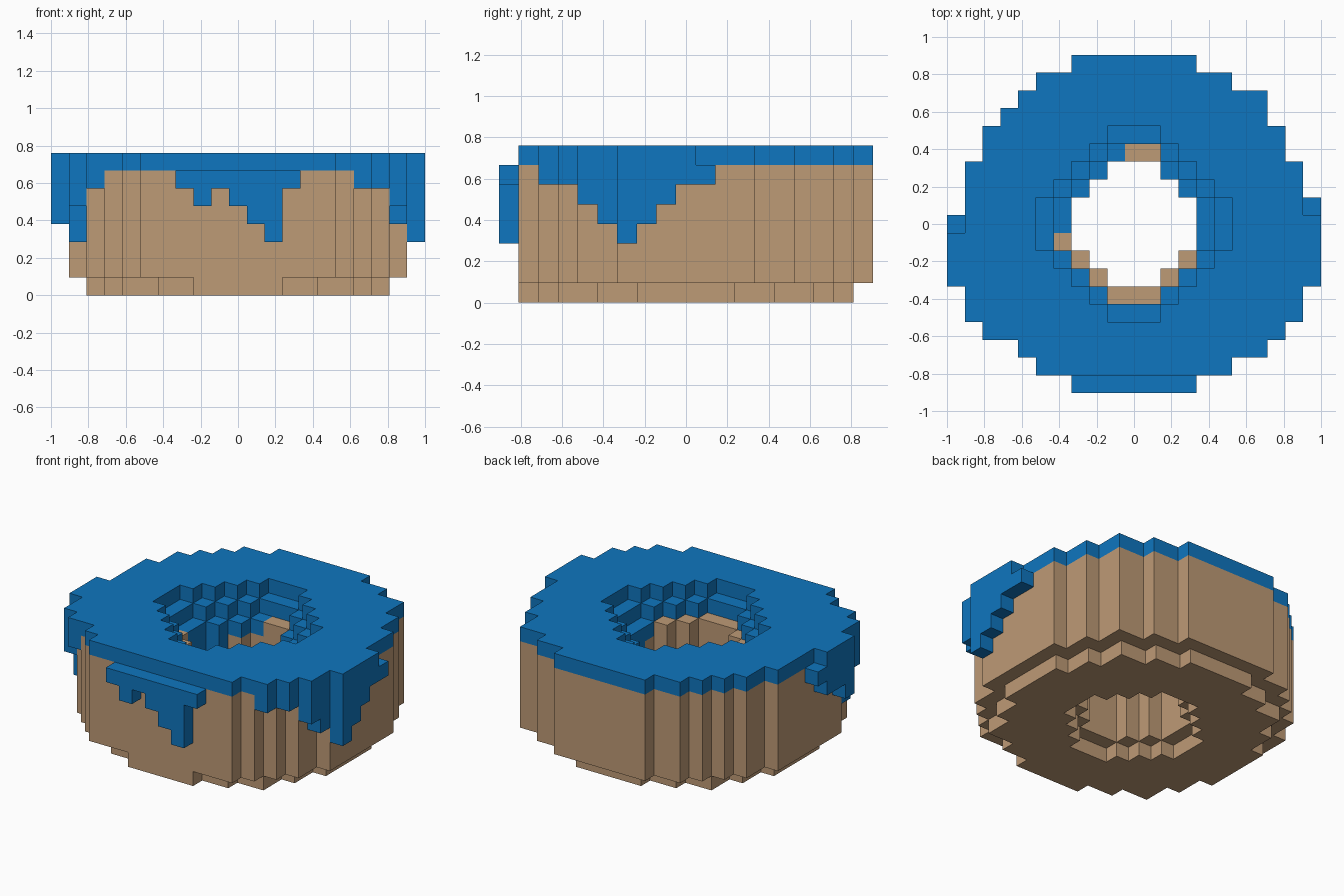
import bpy, bmesh

if "Cube" in bpy.data.objects:
    bpy.data.objects.remove(bpy.data.objects["Cube"], do_unlink=True)

U = 2 / 21  # block size


def material(name, rgb):
    m = bpy.data.materials.new(name)
    m.use_nodes = True
    m.diffuse_color = (*rgb, 1)
    bsdf = m.node_tree.nodes["Principled BSDF"]
    bsdf.inputs["Base Color"].default_value = (*rgb, 1)
    bsdf.inputs["Roughness"].default_value = 0.8
    return m


def disc(radius):
    return {(i, j) for i in range(-10, 11) for j in range(-10, 11)
            if i * i + j * j <= radius * radius}


def hole(cap):
    """Stepped octagonal opening."""
    return {(i, j) for i in range(-cap, cap + 1) for j in range(-cap, cap + 1)
            if abs(i) + abs(j) <= cap + 1}


def layer(cells, k):
    return {(i, j, k) for i, j in cells}


def column(i, j, low, high):
    return {(i, j, k) for k in range(low, high + 1)}


# Ring outline: flattened at the front, one extra column at the back
outline = {c for c in disc(9.5) if c[1] > -9} | {(7, 7)}
top_hole, mid_hole, tight_hole = hole(5), hole(4), hole(3)

# Dough: stepped-in base, straight walls, wider opening at the top
dough = layer(disc(8.5) - mid_hole, 0)
for k in range(1, 6):
    dough |= layer(outline - tight_hole, k)
dough |= layer(outline - top_hole, 6)

# Icing: top slab and the step inside the opening
icing = layer(outline - top_hole, 7) | layer(top_hole - mid_hole, 6)

# Icing running over the inner lip, leaving some dough bare
bare = {(0, 4), (1, 4), (-4, -1), (-3, -2), (-2, -3),
        (-1, -4), (0, -4), (1, -4), (2, -3), (3, -2)}
inner_drips = layer(mid_hole - tight_hole - bare, 5)
inner_drips |= {(-3, 2, 4), (-4, 1, 4), (-4, 0, 4), (3, 2, 4), (4, 0, 4)}
dough -= inner_drips

# Outer drips: x, y, lowest block, highest block
positive_drip, negative_drip, front_drip = set(), set(), set()
for c in [(7, -7, 6, 7), (8, -6, 6, 7), (9, -5, 5, 7), (9, -4, 4, 7), (10, -3, 3, 7),
          (10, -2, 4, 7), (10, -1, 5, 7), (10, 0, 6, 7), (10, 1, 6, 6)]:
    positive_drip |= column(*c)
for c in [(-8, -6, 6, 7), (-9, -5, 5, 7), (-9, -4, 3, 7), (-10, -3, 4, 7),
          (-10, -2, 5, 7), (-10, -1, 5, 7), (-10, 0, 6, 6)]:
    negative_drip |= column(*c)
for i, low in zip(range(-3, 4), (6, 5, 6, 5, 4, 3, 6)):
    front_drip |= column(i, -9, low, 6)

parts = {
    "dough_ring": dough, "icing_top": icing, "icing_inner_drips": inner_drips,
    "icing_left_drip": positive_drip, "icing_right_drip": negative_drip,
    "icing_front_drip": front_drip,
}
solid = set().union(*parts.values())

# Outward face corners of a unit block, by direction
FACES = {
    (1, 0, 0): ((1, 0, 0), (1, 1, 0), (1, 1, 1), (1, 0, 1)),
    (-1, 0, 0): ((0, 0, 0), (0, 0, 1), (0, 1, 1), (0, 1, 0)),
    (0, 1, 0): ((0, 1, 0), (0, 1, 1), (1, 1, 1), (1, 1, 0)),
    (0, -1, 0): ((0, 0, 0), (1, 0, 0), (1, 0, 1), (0, 0, 1)),
    (0, 0, 1): ((0, 0, 1), (1, 0, 1), (1, 1, 1), (0, 1, 1)),
    (0, 0, -1): ((0, 0, 0), (0, 1, 0), (1, 1, 0), (1, 0, 0)),
}


def build(name, cells, mat):
    """Mesh of the exposed block faces only."""
    bm = bmesh.new()
    verts = {}

    def vert(p):
        if p not in verts:
            verts[p] = bm.verts.new(((p[0] - 0.5) * U, (p[1] - 0.5) * U, p[2] * U))
        return verts[p]

    for c in sorted(cells):
        for d, corners in FACES.items():
            if tuple(a + b for a, b in zip(c, d)) not in solid:
                bm.faces.new([vert(tuple(a + b for a, b in zip(c, q))) for q in corners])
    me = bpy.data.meshes.new(name)
    bm.to_mesh(me)
    bm.free()
    me.materials.append(mat)
    bpy.context.collection.objects.link(bpy.data.objects.new(name, me))


tan = material("tan_dough", (0.515, 0.325, 0.181))
blue = material("blue_icing", (0.0048, 0.181, 0.523))
for name, cells in parts.items():
    build(name, cells, tan if name == "dough_ring" else blue)
